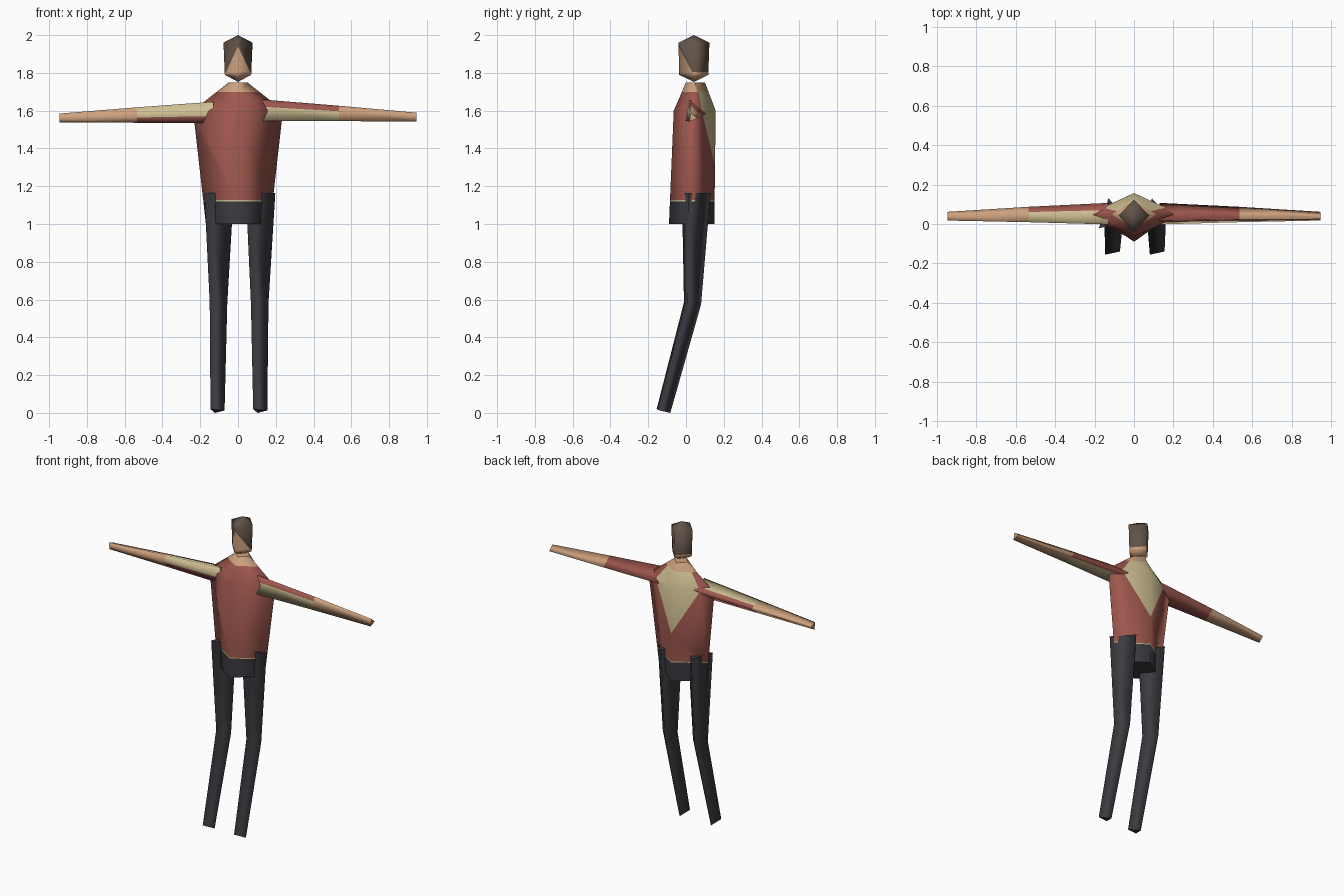
import bpy, bmesh
from math import sin, cos, radians
from mathutils import Vector

cube = bpy.data.objects.get("Cube")
if cube:
    bpy.data.objects.remove(cube)


def material(name, rgb):
    m = bpy.data.materials.new(name)
    m.use_nodes = True
    m.diffuse_color = (*rgb, 1)
    bsdf = m.node_tree.nodes["Principled BSDF"]
    bsdf.inputs["Base Color"].default_value = (*rgb, 1)
    bsdf.inputs["Roughness"].default_value = 0.8
    return m


RED = material("red_shirt", (0.34, 0.095, 0.075))
SKIN = material("skin", (0.62, 0.36, 0.21))
CREAM = material("cream", (0.62, 0.52, 0.29))
HAIR = material("brown_hair", (0.125, 0.088, 0.066))
DARK = material("dark_trousers", (0.045, 0.045, 0.054))


def loft(rings):
    """Skin a list of point rings; a ring of one point closes to a tip."""
    bm = bmesh.new()
    loops = [[bm.verts.new(p) for p in ring] for ring in rings]
    for a, b in zip(loops, loops[1:]):
        n = max(len(a), len(b))
        for i in range(n):
            j = (i + 1) % n
            quad = [a[i % len(a)], a[j % len(a)], b[j % len(b)], b[i % len(b)]]
            bm.faces.new(list(dict.fromkeys(quad)))
    for end in (loops[0], loops[-1]):
        if len(end) > 2:
            cap = bm.faces.new(end)
            for e in cap.edges:
                e.smooth = False
    bmesh.ops.recalc_face_normals(bm, faces=bm.faces)
    return bm


def cut(bm, point, normal, keep=lambda f: True):
    """Score a plane into the faces that pass the test."""
    bm.normal_update()
    faces = [f for f in bm.faces if keep(f)]
    edges = {e for f in faces for e in f.edges}
    verts = {v for f in faces for v in f.verts}
    bmesh.ops.bisect_plane(bm, geom=[*verts, *edges, *faces], dist=1e-5,
                           plane_co=point, plane_no=normal)


def finish(name, bm, mats, rule):
    """Colour each face by the rule and make the object."""
    bm.normal_update()
    for f in bm.faces:
        f.smooth = True
        f.material_index = mats.index(rule(f.calc_center_median(), f.normal))
    me = bpy.data.meshes.new(name)
    bm.to_mesh(me)
    bm.free()
    for m in mats:
        me.materials.append(m)
    ob = bpy.data.objects.new(name, me)
    bpy.context.collection.objects.link(ob)
    return ob


def diamond(z, half_x, front, back):
    mid = (front + back) / 2
    return [(half_x, mid, z), (0, back, z), (-half_x, mid, z), (0, front, z)]


def is_back(f):
    return f.normal.y > 0.1


def is_front(f):
    return f.normal.y < -0.1


# Torso: belt line, neckline and a cream kite on the back
bm = loft([diamond(1.0, 0.17, -0.09, 0.15),
           diamond(1.6, 0.238, -0.065, 0.157),
           diamond(1.75, 0.05, 0.0, 0.1)])
for z in (1.12, 1.126, 1.7):
    cut(bm, (0, 0, z), (0, 0, 1))
for s in (-1, 1):
    cut(bm, (0, 0, 1.31), (s, 0, -0.55), is_back)
    cut(bm, (s * 0.16, 0, 1.6), (s, 0, 0.74), is_back)


def torso_rule(c, n):
    if c.z < 1.12:
        return DARK
    if c.z < 1.126:
        return CREAM
    if c.z > 1.7:
        return SKIN
    kite = abs(c.x) < min(0.55 * (c.z - 1.31), 0.16 - 0.74 * (c.z - 1.6))
    return CREAM if n.y > 0.1 and kite else RED


finish("torso", bm, [RED, SKIN, CREAM, DARK], torso_rule)

# Head: pointed at both ends, with the hairline framing the face
bm = loft([[(0, 0.042, 1.752)],
           diamond(1.79, 0.07, -0.036, 0.118),
           diamond(1.96, 0.077, -0.04, 0.124),
           [(0, 0.042, 2.0)]])
cut(bm, (0, 0, 1.806), (0, 0, 1))
for s in (-1, 1):
    cut(bm, (0, 0, 1.94), (s, 0, 0.47), is_front)


def head_rule(c, n):
    face = n.y < -0.1 and abs(c.x) < 0.47 * (1.94 - c.z)
    return SKIN if c.z < 1.806 or face else HAIR


finish("head", bm, [HAIR, SKIN], head_rule)

# Limbs have three-sided sections
ANGLES = [radians(a) for a in (110, 230, 350)]

for side, s in (("left", 1), ("right", -1)):
    # Arm: the right one is the left one turned half a circle
    stations = [(0.13, 0.041, 1.596, 0.067),
                (0.535, 0.04, 1.581, 0.048),
                (0.945, 0.035, 1.564, 0.027)]
    bm = loft([[(s * x, y + r * cos(a), z + s * r * sin(a)) for a in ANGLES]
               for x, y, z, r in stations])
    start = Vector((s * 0.13, 0.041, 1.596))
    axis = Vector((s * 0.815, -0.006, -0.032))
    lower = Vector((0, cos(ANGLES[1]), s * sin(ANGLES[1])))
    normal = (lower - axis * lower.dot(axis) / axis.length_squared).normalized()
    cut(bm, start, normal, lambda f: abs(f.normal.x) < 0.9)

    def arm_rule(c, n):
        if abs(c.x) > 0.535:
            return SKIN
        return CREAM if (c - start).dot(normal) > 0 else RED

    finish(side + "_arm", bm, [RED, CREAM, SKIN], arm_rule)

    # Leg: bends forward at the knee, foot end cut square to the shin
    stations = [(0.11, 0.04, 1.165, 0.092, 0),
                (0.109, 0.026, 0.58, 0.055, -0.12),
                (0.113, -0.126, 0.011, 0.044, -0.27)]
    bm = loft([[(s * x + r * cos(a - radians(8)), y + r * sin(a - radians(8)),
                 z + tilt * r * sin(a)) for a in ANGLES]
               for x, y, z, r, tilt in stations])
    finish(side + "_leg", bm, [DARK], lambda c, n: DARK)
